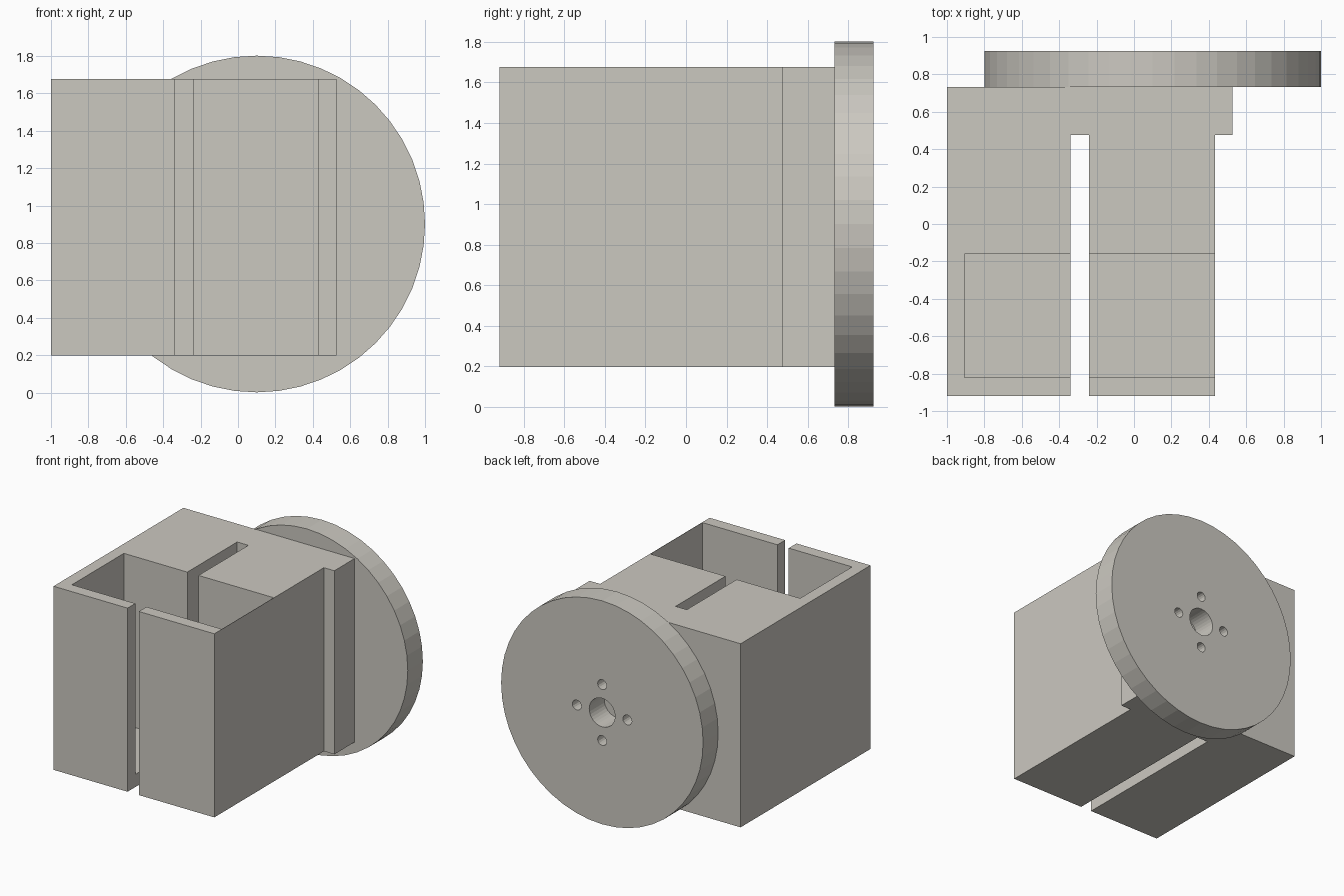
import bpy
import bmesh
import math
from mathutils import Matrix, Vector

if "Cube" in bpy.data.objects:
    bpy.data.objects.remove(bpy.data.objects["Cube"], do_unlink=True)

# Single warm grey material
grey = bpy.data.materials.new("warm_grey")
grey.use_nodes = True
colour = (0.60, 0.58, 0.53, 1.0)
grey.diffuse_color = colour
grey.node_tree.nodes["Principled BSDF"].inputs["Base Color"].default_value = colour


def make_object(name, bm):
    bmesh.ops.recalc_face_normals(bm, faces=bm.faces)
    mesh = bpy.data.meshes.new(name)
    bm.to_mesh(mesh)
    bm.free()
    mesh.materials.append(grey)
    obj = bpy.data.objects.new(name, mesh)
    bpy.context.collection.objects.link(obj)
    return obj


def extrude_outline(name, outline, z0, z1):
    bm = bmesh.new()
    face = bm.faces.new([bm.verts.new((x, y, z0)) for x, y in outline])
    grown = bmesh.ops.extrude_face_region(bm, geom=[face])["geom"]
    tops = [g for g in grown if isinstance(g, bmesh.types.BMVert)]
    bmesh.ops.translate(bm, verts=tops, vec=(0, 0, z1 - z0))
    return make_object(name, bm)


def cylinder_y(name, x, z, radius, y0, y1, sides):
    bm = bmesh.new()
    place = Matrix.Translation((x, (y0 + y1) / 2, z)) @ Matrix.Rotation(math.pi / 2, 4, "X")
    bmesh.ops.create_cone(bm, cap_ends=True, segments=sides, radius1=radius,
                          radius2=radius, depth=y1 - y0, matrix=place)
    return make_object(name, bm)


def cut(target, cutter):
    cutter.hide_render = True
    mod = target.modifiers.new("cut", "BOOLEAN")
    mod.operation = "DIFFERENCE"
    mod.solver = "EXACT"
    mod.object = cutter
    bpy.context.view_layer.objects.active = target
    bpy.ops.object.modifier_apply(modifier=mod.name)
    bpy.data.objects.remove(cutter, do_unlink=True)


# Body: slotted clamp with a wider flange at the back
LEFT, SIDE, FLANGE = -1.0, 0.433, 0.526
FRONT, STEP, BACK = -0.92, 0.475, 0.733
SLOT_A, SLOT_B = -0.34, -0.24
BOTTOM, TOP = 0.198, 1.677
body = extrude_outline("slotted_body", [
    (LEFT, FRONT), (SLOT_A, FRONT), (SLOT_A, STEP), (SLOT_B, STEP),
    (SLOT_B, FRONT), (SIDE, FRONT), (SIDE, STEP), (FLANGE, STEP),
    (FLANGE, BACK), (LEFT, BACK)], BOTTOM, TOP)

# Open-topped pocket, leaving a floor and a paper-thin side wall
x0, x1, y0, y1 = -0.905, SIDE - 0.003, -0.822, -0.16
cut(body, extrude_outline("pocket_cutter",
                          [(x0, y0), (x1, y0), (x1, y1), (x0, y1)], 0.3, TOP + 0.2))

# Mounting disc with a centre bore and four screw holes
CX, CZ, DISC_BACK = 0.1, 0.902, 0.925
disc = cylinder_y("mounting_disc", CX, CZ, 0.9, BACK, DISC_BACK, 48)
cut(disc, cylinder_y("bore_cutter", CX, CZ, 0.115, BACK - 0.1, DISC_BACK + 0.1, 32))
for i in range(4):
    offset = Vector((math.cos(i * math.pi / 2), math.sin(i * math.pi / 2))) * 0.225
    cut(disc, cylinder_y("screw_hole_cutter", CX + offset.x, CZ + offset.y, 0.04,
                         BACK - 0.1, DISC_BACK + 0.1, 16))
